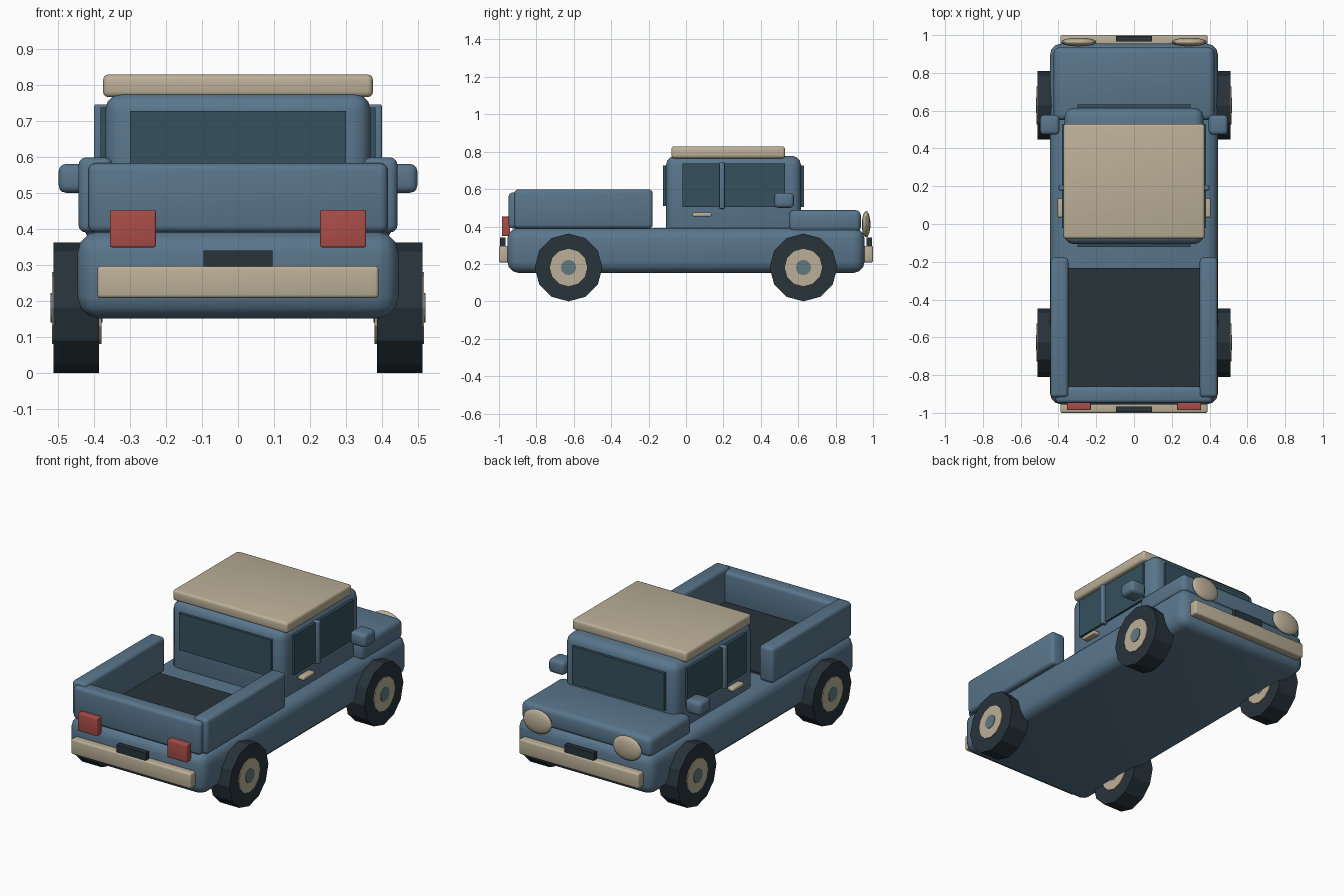
import bpy, bmesh
from math import radians, pi
from mathutils import Matrix

if "Cube" in bpy.data.objects:
    bpy.data.objects.remove(bpy.data.objects["Cube"])


def material(name, r, g, b):
    m = bpy.data.materials.new(name)
    m.diffuse_color = (r, g, b, 1)
    m.use_nodes = True
    m.node_tree.nodes["Principled BSDF"].inputs["Base Color"].default_value = m.diffuse_color
    return m


BLUE = material("blue_paint", .10, .18, .26)
CREAM = material("cream", .50, .43, .31)
GLASS = material("glass", .035, .08, .11)
DARK = material("dark_rubber", .02, .033, .042)
RED = material("red_lens", .40, .075, .065)
HUB = material("hub_grey", .12, .19, .21)


def finish(bm, name, mat, smooth=True):
    mesh = bpy.data.meshes.new(name)
    bm.normal_update()
    bm.to_mesh(mesh)
    bm.free()
    ob = bpy.data.objects.new(name, mesh)
    bpy.context.collection.objects.link(ob)
    mesh.materials.append(mat)
    if smooth:
        bpy.ops.object.select_all(action='DESELECT')
        ob.select_set(True)
        bpy.context.view_layer.objects.active = ob
        bpy.ops.object.shade_smooth_by_angle(angle=radians(40))
    return ob


def box(name, mat, x, y, z, bevel=0.0):
    """Rounded box from (min, max) ranges."""
    bm = bmesh.new()
    bmesh.ops.create_cube(bm, size=1)
    for v in bm.verts:
        for i, (a, b) in enumerate((x, y, z)):
            v.co[i] = (a + b) / 2 + v.co[i] * (b - a)
    if bevel:
        bmesh.ops.bevel(bm, geom=bm.edges[:], offset=bevel, segments=3,
                        profile=0.5, affect='EDGES', clamp_overlap=True)
    return finish(bm, name, mat, bevel > 0)


def side_box(name, mat, s, x, y, z, bevel=0.0):
    """Box on the left (-1) or right (+1) side."""
    return box(name, mat, tuple(sorted((s * x[0], s * x[1]))), y, z, bevel)


def disc(name, mat, radius, x, y, z, sides):
    """Flat-sided cylinder lying along x."""
    bm = bmesh.new()
    bmesh.ops.create_cone(bm, cap_ends=True, segments=sides, radius1=radius,
                          radius2=radius, depth=abs(x[1] - x[0]),
                          matrix=Matrix.Translation((sum(x) / 2, y, z))
                          @ Matrix.Rotation(pi / 2, 4, 'Y'))
    return finish(bm, name, mat, False)


# Main body, hood and cabin
box("lower_body", BLUE, (-.445, .445), (-.955, .955), (.152, .393), .06)
box("hood", BLUE, (-.425, .425), (.55, .935), (.37, .488), .03)
box("cabin", BLUE, (-.368, .368), (-.107, .615), (.34, .778), .05)
box("roof", CREAM, (-.374, .374), (-.078, .53), (.765, .828), .015)

# Cargo bed
box("bed_floor", DARK, (-.352, .352), (-.87, -.233), (.36, .405))
box("tailgate", BLUE, (-.415, .415), (-.948, -.86), (.39, .582), .02)

# Windscreen and rear window
box("rear_window", GLASS, (-.30, .30), (-.122, -.09), (.51, .727))
box("windscreen", GLASS, (-.30, .30), (.60, .632), (.505, .727))

# Bumpers and plates at both ends
for end, s in (("tail", -1), ("nose", 1)):
    box(end + "_bumper", CREAM, (-.39, .39), tuple(sorted((s * .94, s * 1.0))),
        (.208, .297), .01)
    box(end + "_plate", DARK, (-.096, .096), tuple(sorted((s * .965, s * .994))),
        (.25, .34))

# Parts repeated on each side
for side, s in (("left", -1), ("right", 1)):
    side_box(side + "_bed_wall", BLUE, s, (.348, .442), (-.918, -.178), (.39, .598), .02)
    side_box(side + "_window", GLASS, s, (.35, .381), (-.02, .53), (.505, .737))
    side_box(side + "_window_pillar", BLUE, s, (.36, .399), (.178, .206), (.495, .745), .006)
    side_box(side + "_door_handle", CREAM, s, (.355, .405), (.035, .137), (.454, .475), .006)
    side_box(side + "_mirror", BLUE, s, (.395, .497), (.473, .577), (.50, .58), .02)
    side_box(side + "_tail_light", RED, s, (.228, .355), (-.985, -.94), (.349, .453), .005)

    # Flattened headlight
    bm = bmesh.new()
    bmesh.ops.create_uvsphere(bm, u_segments=20, v_segments=12, radius=1,
                              matrix=Matrix.Translation((s * .292, .963, .412))
                              @ Matrix.Diagonal((.093, .023, .07, 1)))
    finish(bm, side + "_headlight", CREAM)

    # Wheels
    for end, y in (("rear", -.628), ("front", .628)):
        n = f"{side}_{end}_"
        disc(n + "tire", DARK, .181, (s * .385, s * .511), y, .181, 12)
        disc(n + "rim", CREAM, .10, (s * .379, s * .516), y, .181, 12)
        disc(n + "hub", HUB, .041, (s * .376, s * .52), y, .181, 12)
